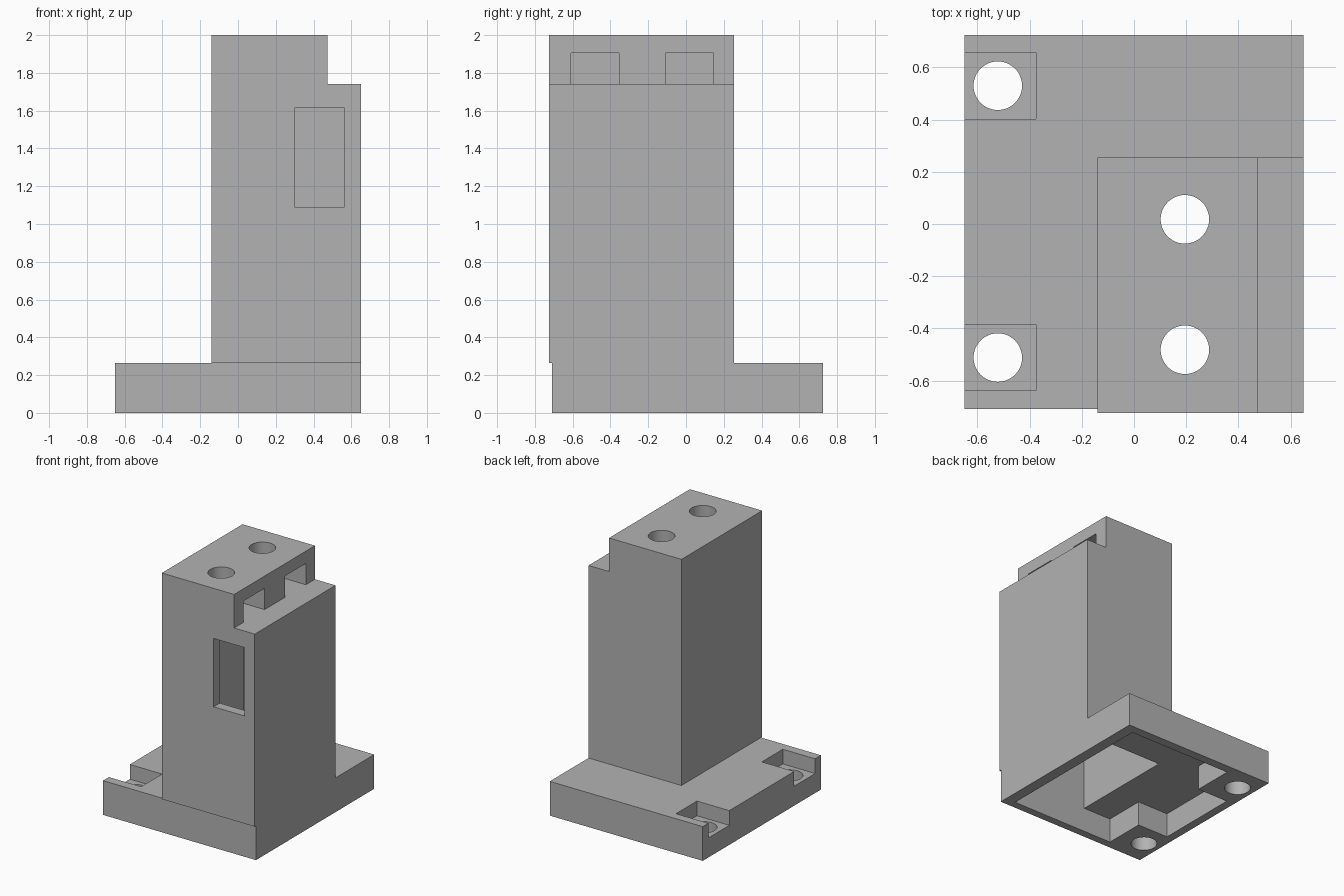
import bpy
import bmesh
from mathutils import Matrix, Vector

if "Cube" in bpy.data.objects:
    bpy.data.objects.remove(bpy.data.objects["Cube"], do_unlink=True)

grey = bpy.data.materials.new("plain_grey")
grey.use_nodes = True
colour = (0.45, 0.45, 0.45, 1)
grey.diffuse_color = colour
grey.node_tree.nodes["Principled BSDF"].inputs["Base Color"].default_value = colour


def finish(name, bm):
    mesh = bpy.data.meshes.new(name)
    bm.to_mesh(mesh)
    bm.free()
    mesh.materials.append(grey)
    obj = bpy.data.objects.new(name, mesh)
    bpy.context.collection.objects.link(obj)
    return obj


def box(name, x, y, z):
    bm = bmesh.new()
    centre = Vector([(a + b) / 2 for a, b in (x, y, z)])
    size = Matrix.Diagonal((x[1] - x[0], y[1] - y[0], z[1] - z[0], 1))
    bmesh.ops.create_cube(bm, size=1, matrix=Matrix.Translation(centre) @ size)
    return finish(name, bm)


def drill(name, x, y, z, radius=0.093):
    bm = bmesh.new()
    bmesh.ops.create_cone(bm, cap_ends=True, segments=48, radius1=radius, radius2=radius,
                          depth=z[1] - z[0],
                          matrix=Matrix.Translation((x, y, (z[0] + z[1]) / 2)))
    return finish(name, bm)


def combine(target, tool, operation):
    tool.hide_render = True
    mod = target.modifiers.new(tool.name, "BOOLEAN")
    mod.operation = operation
    mod.solver = "EXACT"
    mod.object = tool
    bpy.context.view_layer.objects.active = target
    bpy.ops.object.modifier_apply(modifier=mod.name)
    bpy.data.objects.remove(tool, do_unlink=True)


# Base plate with the upright housing
body = box("mounting_housing", (-0.65, 0.65), (-0.71, 0.725), (0, 0.263))
combine(body, box("tower", (-0.14, 0.65), (-0.725, 0.255), (0.263, 2)), "UNION")

# Step along the upper edge, front window
cuts = [box("top_step", (0.475, 0.8), (-0.9, 0.5), (1.742, 2.2)),
        box("front_window", (0.30, 0.565), (-0.9, -0.5), (1.09, 1.615))]

# Hollow underside, leaving solid bosses round the base holes, and hollow tower
cuts += [box("base_hollow", (-0.32, 0.565), (-0.65, 0.655), (-0.1, 0.19)),
         box("side_hollow", (-0.585, -0.25), (-0.33, 0.335), (-0.1, 0.19)),
         box("tower_hollow", (-0.08, 0.565), (-0.65, 0.18), (0.1, 1.667))]

# Base screw holes, each in a square pocket open at the side
for y in (-0.512, 0.53):
    cuts += [box("base_pocket", (-0.8, -0.375), (y - 0.127, y + 0.127), (0.15, 0.4)),
             drill("base_hole", -0.522, y, (-0.1, 0.4))]

# Top screw holes, each with a nut slot opening onto the step
for y in (-0.482, 0.018):
    cuts += [box("nut_slot", (0.06, 0.6), (y - 0.127, y + 0.127), (1.742, 1.905)),
             drill("top_hole", 0.195, y, (1.5, 2.2))]

for cutter in cuts:
    combine(body, cutter, "DIFFERENCE")

# Clean flat faces, smooth hole walls
bm = bmesh.new()
bm.from_mesh(body.data)
bmesh.ops.remove_doubles(bm, verts=bm.verts, dist=0.0001)
bmesh.ops.dissolve_limit(bm, angle_limit=0.01, verts=bm.verts, edges=bm.edges)
bm.to_mesh(body.data)
bm.free()
for poly in body.data.polygons:
    poly.material_index = 0
bpy.ops.object.select_all(action="DESELECT")
body.select_set(True)
bpy.context.view_layer.objects.active = body
bpy.ops.object.shade_smooth_by_angle()
